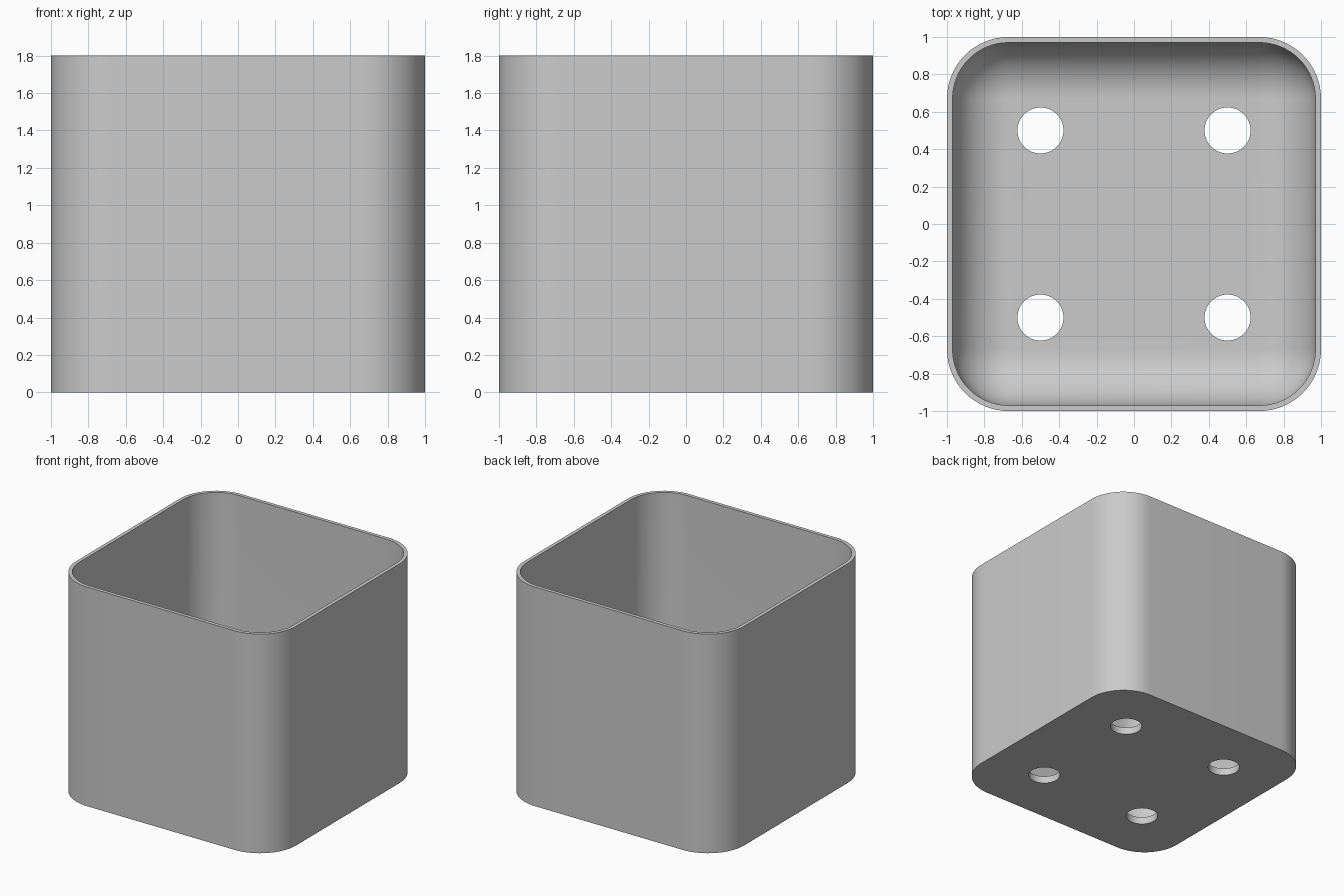
import bpy, bmesh, math
from mathutils import Vector

cube = bpy.data.objects.get("Cube")
if cube:
    bpy.data.objects.remove(cube, do_unlink=True)

HEIGHT, WALL, FLOOR = 1.8, 0.03, 0.06
OUTER_R, FILLET = 0.33, 0.30
HOLE_POS, HOLE_R = 0.5, 0.123
ARC = 16

grey = bpy.data.materials.new("plain grey")
grey.use_nodes = True
colour = (0.6, 0.6, 0.6, 1)
grey.diffuse_color = colour
grey.node_tree.nodes["Principled BSDF"].inputs["Base Color"].default_value = colour


def rounded_square(bm, half, radius, z):
    """Ring of vertices round a square with rounded corners."""
    ring = []
    for corner in range(4):
        mid = math.radians(45 + 90 * corner)
        c = Vector((math.cos(mid), math.sin(mid))) * (half - radius) * math.sqrt(2)
        for i in range(ARC + 1):
            a = math.radians(90 * corner + 90 * i / ARC)
            ring.append(bm.verts.new((c.x + radius * math.cos(a),
                                      c.y + radius * math.sin(a), z)))
    return ring


# Open box: outer wall, rim, inner wall and a rounded transition to the floor
bm = bmesh.new()
inner, inner_r = 1 - WALL, OUTER_R - WALL
rings = [rounded_square(bm, 1, OUTER_R, 0),
         rounded_square(bm, 1, OUTER_R, HEIGHT),
         rounded_square(bm, inner, inner_r, HEIGHT)]
for i in range(ARC + 1):
    a = math.radians(90 * i / ARC)
    inset = FILLET * (1 - math.cos(a))
    rings.append(rounded_square(bm, inner - inset, max(inner_r - inset, 0),
                                FLOOR + FILLET * (1 - math.sin(a))))
for low, high in zip(rings, rings[1:]):
    for i in range(len(low)):
        j = (i + 1) % len(low)
        bm.faces.new((low[i], low[j], high[j], high[i]))
bm.faces.new(list(reversed(rings[0])))
bm.faces.new(rings[-1])
bmesh.ops.remove_doubles(bm, verts=bm.verts, dist=0.0001)
bmesh.ops.recalc_face_normals(bm, faces=bm.faces)
mesh = bpy.data.meshes.new("planter_box")
bm.to_mesh(mesh)
bm.free()
box = bpy.data.objects.new("planter_box", mesh)
bpy.context.collection.objects.link(box)
mesh.materials.append(grey)

# Four drain holes through the floor
bpy.context.view_layer.objects.active = box
for x in (-HOLE_POS, HOLE_POS):
    for y in (-HOLE_POS, HOLE_POS):
        bpy.ops.mesh.primitive_cylinder_add(vertices=64, radius=HOLE_R, depth=0.4,
                                            location=(x, y, 0))
        cutter = bpy.context.object
        cutter.name = "hole_cutter"
        cutter.hide_render = True
        cutter.data.materials.append(grey)
        cut = box.modifiers.new("drain_hole", 'BOOLEAN')
        cut.operation, cut.solver, cut.object = 'DIFFERENCE', 'EXACT', cutter
        bpy.context.view_layer.objects.active = box
        bpy.ops.object.modifier_apply(modifier=cut.name)
        bpy.data.objects.remove(cutter, do_unlink=True)

# Smooth corners with crisp rim and hole edges
bpy.ops.object.select_all(action='DESELECT')
box.select_set(True)
bpy.context.view_layer.objects.active = box
bpy.ops.object.shade_smooth_by_angle(angle=math.radians(30))
